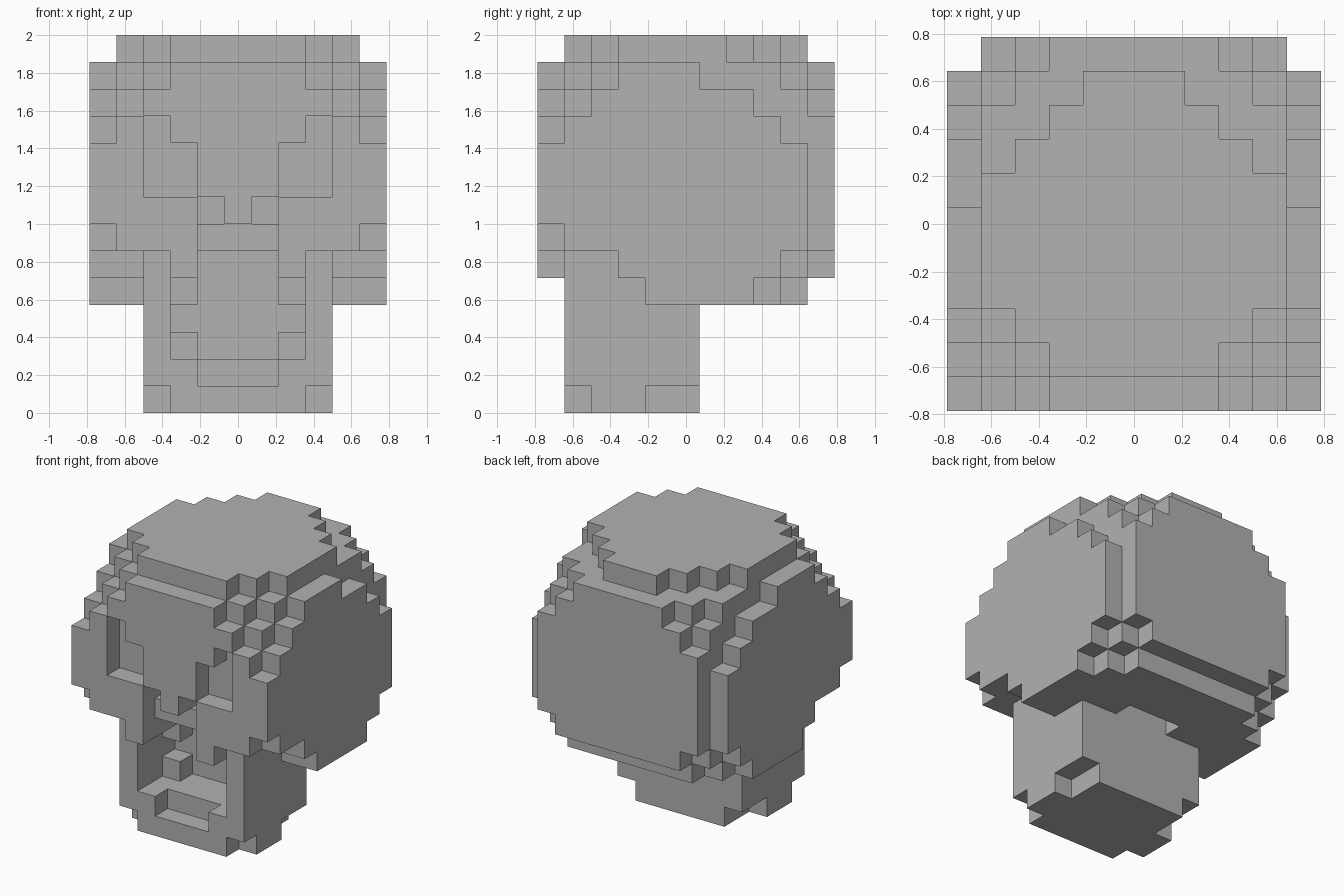
import bpy
import bmesh
import math
from mathutils import Vector

cube = bpy.data.objects.get("Cube")
if cube:
    bpy.data.objects.remove(cube, do_unlink=True)

V = 1 / 7            # edge of one block
MID = 5              # middle block of the 11 x 11 plan
TOP = 13             # highest layer
JAW_LAYERS = 4

bone = bpy.data.materials.new("bone_grey")
bone.use_nodes = True
bone.diffuse_color = (0.445, 0.445, 0.445, 1)
bone.node_tree.nodes["Principled BSDF"].inputs["Base Color"].default_value = bone.diffuse_color

# First filled block behind the face, by layer and distance from the middle
FACE_DEPTH = {
    4: (4, 4, 3, 1, 4, 4),
    5: (4, 4, 0, 1, 3, 3),
    6: (1, 1, 0, 0, 0, 1),
}


def in_jaw(a, j, k):
    """Chin block with a mouth, two teeth and chipped lower corners."""
    if a > 3 or not 1 <= j <= 5:
        return False
    if k == 0:
        return a < 3 or j in (2, 3)
    if k == 1:
        return not (a < 2 and j == 1)
    if a < 3 and j < 4:
        return k == 2 and a == 2 and j == 3
    return True


def in_cranium(a, j, k):
    """Stepped round head with eye sockets and nose holes."""
    if k == TOP and a == MID:
        return False
    # Front: sloped upper corners and the face
    front = FACE_DEPTH[k][a] if k in FACE_DEPTH else max(k == TOP, a + k - 14)
    # Back: sloped upper and lower corners
    edge = int(a == MID or k in (JAW_LAYERS, TOP))
    upper = a + k - 14 + edge + (a == MID and k == TOP - 1)
    lower = a - (k - JAW_LAYERS) - 2
    back = 10 - max(edge, upper, lower)
    if not front <= j <= back:
        return False
    # Eye sockets
    if j == 0 and ((a == 3 and 8 <= k <= 10) or (a == 2 and 8 <= k <= 9)):
        return False
    # Nose holes
    if a == 1 and k == 7 and j < 2:
        return False
    # Opening under the head behind the jaw
    return not (a < 2 and k == JAW_LAYERS and j == 6)


def solid(i, j, k):
    a = abs(i - MID)
    if a > MID or not 0 <= j <= 10 or not 0 <= k <= TOP:
        return False
    return in_jaw(a, j, k) if k < JAW_LAYERS else in_cranium(a, j, k)


def build(name, layers):
    """Skin the filled blocks of some layers and merge the flat areas."""
    bm = bmesh.new()
    for k in layers:
        for i in range(11):
            for j in range(11):
                if not solid(i, j, k):
                    continue
                centre = Vector((i - MID, j - MID, k + 0.5)) * V
                for axis in range(3):
                    for sign in (-1, 1):
                        n = Vector((0, 0, 0))
                        n[axis] = sign
                        if solid(i + int(n.x), j + int(n.y), k + int(n.z)):
                            continue
                        u = Vector((0, 0, 0))
                        u[(axis + 1) % 3] = 1
                        w = n.cross(u)
                        corners = (-u - w, u - w, u + w, w - u)
                        bm.faces.new([bm.verts.new(centre + (n + c) * V / 2)
                                      for c in corners])
    bmesh.ops.remove_doubles(bm, verts=bm.verts, dist=V / 100)
    bmesh.ops.dissolve_limit(bm, angle_limit=math.radians(1),
                             verts=bm.verts, edges=bm.edges)
    mesh = bpy.data.meshes.new(name)
    bm.to_mesh(mesh)
    bm.free()
    mesh.materials.append(bone)
    bpy.context.collection.objects.link(bpy.data.objects.new(name, mesh))


build("jaw", range(JAW_LAYERS))
build("cranium", range(JAW_LAYERS, TOP + 1))
